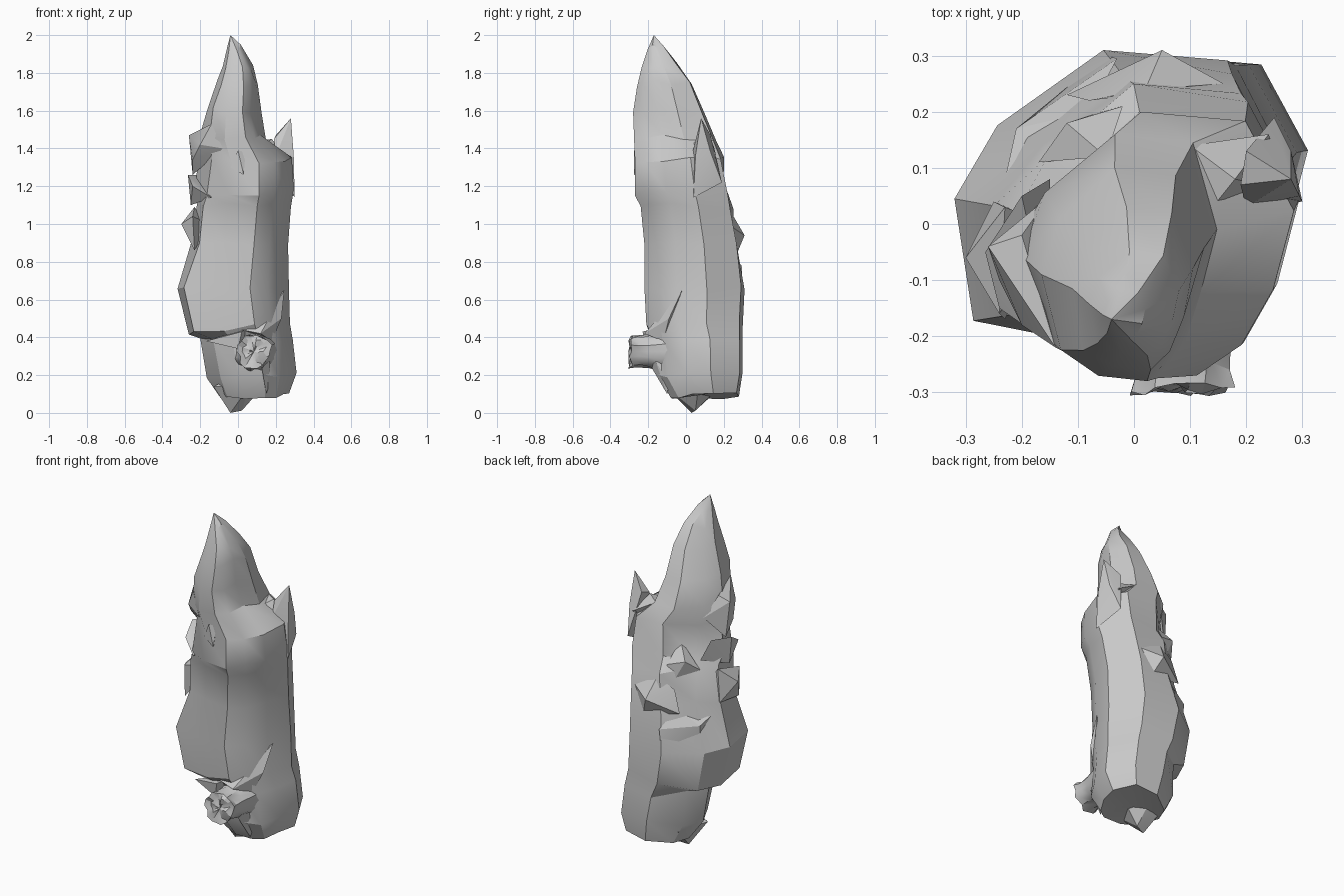
import bpy, bmesh, math, random
random.seed(4)


def finish(bm, name, angle=28):
    bmesh.ops.recalc_face_normals(bm, faces=bm.faces)
    me = bpy.data.meshes.new(name)
    bm.to_mesh(me)
    bm.free()
    ob = bpy.data.objects.new(name, me)
    bpy.context.collection.objects.link(ob)
    bpy.ops.object.select_all(action='DESELECT')
    ob.select_set(True)
    bpy.context.view_layer.objects.active = ob
    bpy.ops.object.shade_smooth_by_angle(angle=math.radians(angle))
    return ob


def loft(name, rings, start, end):
    bm = bmesh.new()
    rows = [[bm.verts.new(p) for p in r] for r in rings]
    n = len(rows[0])
    for a, b in zip(rows, rows[1:]):
        for i in range(n):
            j = (i + 1) % n
            bm.faces.new((a[i], a[j], b[j], b[i]))
    for row, tip in ((rows[0], start), (rows[-1], end)):
        t = bm.verts.new(tip)
        for i in range(n):
            bm.faces.new((row[i], row[(i + 1) % n], t))
    return finish(bm, name)


def shard(name, pts):
    bm = bmesh.new()
    for p in pts:
        bm.verts.new(p)
    hull = bmesh.ops.convex_hull(bm, input=bm.verts[:])
    bmesh.ops.delete(bm, geom=[v for v in bm.verts if not v.link_faces], context='VERTS')
    return finish(bm, name, 20)


# Main body: one faceted outline stretched to the extents of each level
outline = [(.3, -1), (-.3, -.95), (-.82, -.76), (-1, 0), (-.78, .52),
           (-.1, 1), (.65, .93), (1, .25), (.85, -.35), (.62, -.77)]
levels = [  # z, left, right, front, back
    (.09, -.09, .27, -.08, .28), (.20, -.165, .31, -.15, .30),
    (.38, -.20, .29, -.16, .30), (.47, -.26, .275, -.21, .30),
    (.66, -.32, .27, -.22, .31), (.90, -.25, .265, -.22, .285),
    (1.10, -.23, .28, -.24, .25), (1.16, -.23, .295, -.27, .235),
    (1.34, -.21, .285, -.27, .20), (1.46, -.20, .17, -.275, .16),
    (1.60, -.165, .125, -.28, .10), (1.74, -.11, .105, -.26, .03),
    (1.84, -.08, .08, -.235, -.05), (1.93, -.055, .02, -.205, -.12)]
# Points pulled in to make hollows, or pushed out to make corners
hollow = {(1, 2): .85, (2, 2): .88, (3, 2): 1.1, (4, 2): 1.08, (2, 4): .9,
          (4, 4): .95, (5, 4): .84, (5, 5): .9, (6, 4): .9, (6, 3): .95,
          (7, 2): .92, (7, 4): .76, (7, 5): .86, (8, 2): .86, (8, 4): .84,
          (9, 2): .9, (10, 2): .93, (9, 7): .88, (9, 8): .85, (10, 8): .88,
          (9, 9): .92, (10, 9): .92}
rings = []
for k, (z, x0, x1, y0, y1) in enumerate(levels):
    ring = []
    for i, (u, v) in enumerate(outline):
        s = hollow.get((k, i), 1)
        dz = random.uniform(-.02, .02)
        if k == 3:
            dz -= .07 * max(0, -u)          # drooping lip of the overhang
        ring.append(((x0 + x1) / 2 + u * s * (x1 - x0) / 2,
                     (y0 + y1) / 2 + v * s * (y1 - y0) / 2, z + dz))
    rings.append(ring)
loft("main_body", rings, (.11, .11, .10), (-.04, -.17, 2))

# Pointed toe at the base
shard("toe", [(-.04, .03, 0), (.02, .05, .012), (-.13, -.02, .14), (.06, -.11, .14),
              (.09, .06, .09), (-.09, .2, .15), (.02, .16, .12), (0, 0, .2)])

# Side peak and broken slabs
shard("right_peak", [(.28, .08, 1.56), (.295, .05, 1.36), (.30, .04, 1.14), (.20, .03, 1.36),
                     (.25, .19, 1.22), (.20, .13, 1.47), (.19, .07, 1.45), (.28, .13, 1.38)])
shard("right_shoulder", [(.18, .08, 1.45), (.1, .14, 1.44), (.1, -.02, 1.4), (.24, .16, 1.36),
                         (.27, .06, 1.3), (.1, .05, 1.25)])
shard("left_slab", [(-.26, -.04, 1.47), (-.20, -.02, 1.50), (-.14, -.22, 1.53), (-.24, -.1, 1.34),
                    (-.20, -.18, 1.42), (-.24, -.03, 1.26), (-.08, -.25, 1.40), (-.15, .05, 1.38)])
shard("left_ledge", [(-.265, -.05, 1.26), (-.24, -.15, 1.2), (-.25, -.05, 1.10),
                     (-.14, -.22, 1.14), (-.15, .08, 1.14), (-.2, .05, 1.26)])
shard("left_knob", [(-.30, -.06, 1.0), (-.24, -.16, 1.04), (-.25, .04, .90), (-.23, .03, 1.09),
                    (-.23, -.17, .86), (-.15, 0, 1.0)])
shard("back_knob", [(.05, .31, .94), (-.08, .22, 1.0), (.16, .25, .98), (.02, .24, 1.06),
                    (.1, .26, .82), (-.12, .23, .87)])
shard("back_ledge", [(-.21, .17, .80), (-.03, .295, .78), (-.2, .15, .6), (-.05, .3, .64),
                     (-.23, .08, .84), (-.08, .2, .88)])
shard("back_upper_chip", [(-.12, .18, 1.16), (-.02, .21, 1.13), (-.17, .11, 1.1),
                          (-.06, .2, 1.04), (-.05, .12, 1.25)])
shard("front_chip", [(.0, -.275, 1.39), (-.04, -.26, 1.30), (.03, -.275, 1.26),
                     (.04, -.26, 1.38), (0, -.2, 1.3)])

# Frayed branch stub
n = 18
stub = []
for y, r, rough in ((-.08, .12, .01), (-.19, .085, .01), (-.25, .08, .012),
                    (-.295, .088, .014), (-.295, .06, .012), (-.295, .03, .008)):
    ring = []
    for i in range(n):
        a = 2 * math.pi * i / n
        q = r + random.uniform(-rough, rough)
        ring.append((.085 + q * math.cos(a), y + random.uniform(-rough, rough),
                     .325 + q * math.sin(a)))
    stub.append(ring)
loft("branch_stub", stub, (.085, -.05, .33), (.085, -.29, .325))

# Torn fins around the stub
shard("stub_upper_fin", [(.245, -.02, .65), (.23, -.09, .5), (.12, -.22, .42), (.02, -.2, .44),
                         (.18, -.12, .38), (.1, -.1, .48)])
shard("stub_left_fin", [(-.17, -.16, .38), (.02, -.23, .43), (.0, -.21, .34), (.08, -.12, .46)])
shard("stub_lower_fin", [(.15, -.10, .10), (.17, -.16, .27), (.12, -.2, .27), (.16, -.06, .3),
                         (.17, -.09, .16)])
